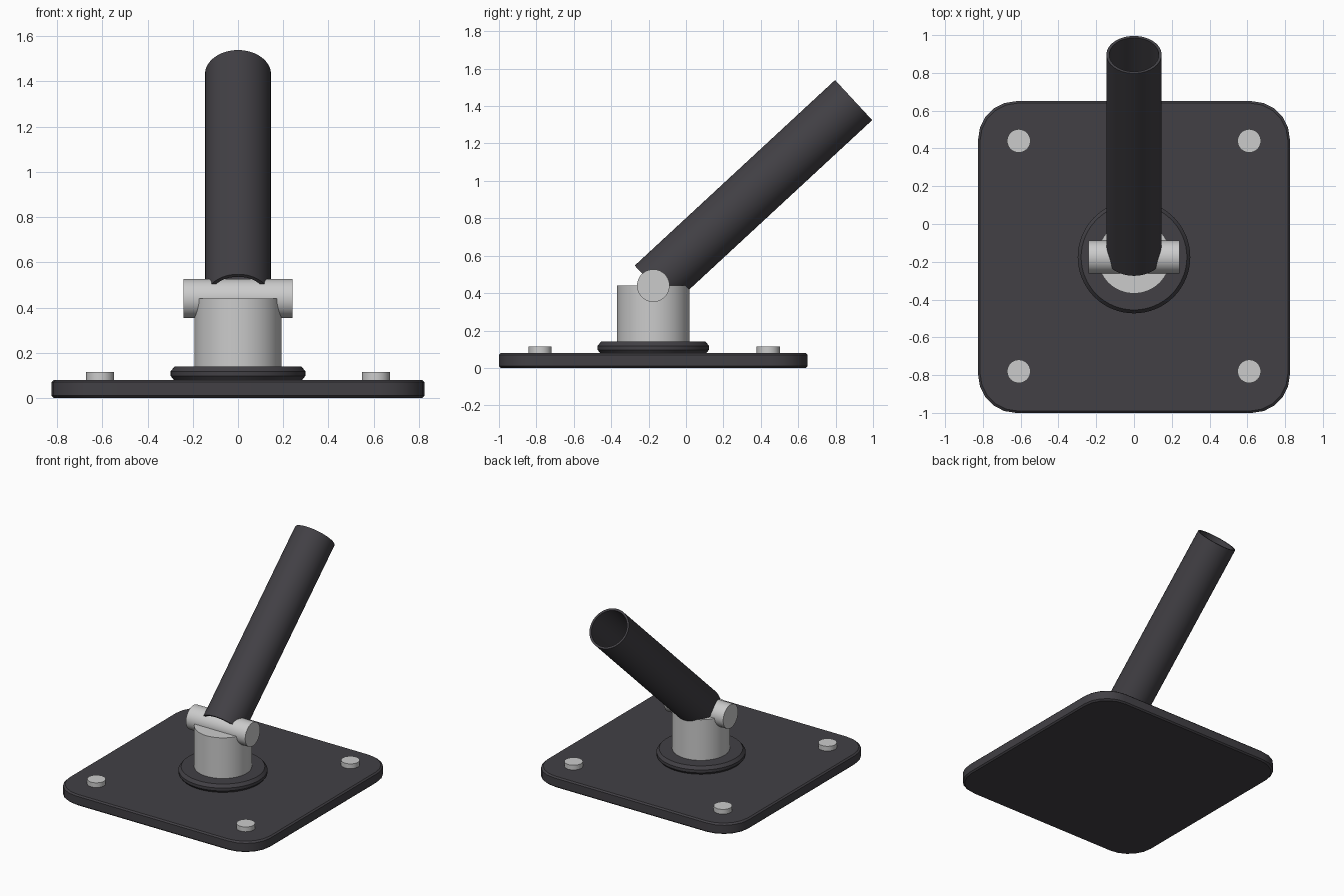
import bpy, bmesh, math
from mathutils import Vector, Matrix

if "Cube" in bpy.data.objects:
    bpy.data.objects.remove(bpy.data.objects["Cube"])

CY = -0.175                      # centre line of plate and post
TILT = math.radians(42.8)        # tube angle above horizontal


def material(name, rgb):
    m = bpy.data.materials.new(name)
    m.diffuse_color = (*rgb, 1)
    m.use_nodes = True
    m.node_tree.nodes["Principled BSDF"].inputs["Base Color"].default_value = m.diffuse_color
    return m


DARK = material("dark_grey", (0.054, 0.051, 0.059))
LIGHT = material("light_grey", (0.60, 0.60, 0.60))


def finish(name, bm, mat, matrix=Matrix()):
    bmesh.ops.recalc_face_normals(bm, faces=bm.faces)
    me = bpy.data.meshes.new(name)
    bm.to_mesh(me)
    bm.free()
    me.materials.append(mat)
    ob = bpy.data.objects.new(name, me)
    bpy.context.collection.objects.link(ob)
    ob.matrix_world = matrix
    me.shade_smooth()
    me.set_sharp_from_angle(angle=math.radians(30))
    return ob


def lathe(name, profile, mat, matrix, closed=False, n=64):
    """Spin an (r, z) profile about local z; open profiles get end caps."""
    bm = bmesh.new()
    rings = [[bm.verts.new((r * math.cos(2 * math.pi * i / n),
                            r * math.sin(2 * math.pi * i / n), z))
              for i in range(n)] for r, z in profile]
    pairs = list(zip(rings, rings[1:]))
    if closed:
        pairs.append((rings[-1], rings[0]))
    else:
        bm.faces.new(rings[0])
        bm.faces.new(rings[-1])
    for a, b in pairs:
        for i in range(n):
            j = (i + 1) % n
            bm.faces.new((a[i], a[j], b[j], b[i]))
    return finish(name, bm, mat, matrix)


# Base plate: rounded square with softened top and bottom edges
def plate_ring(bm, half, z, radius=0.2, seg=5):
    ring = []
    for k, (sx, sy) in enumerate(((1, 1), (-1, 1), (-1, -1), (1, -1))):
        for i in range(seg + 1):
            a = math.pi / 2 * (k + i / seg)
            ring.append(bm.verts.new((sx * (half - radius) + radius * math.cos(a),
                                      sy * (half - radius) + radius * math.sin(a), z)))
    return ring


bm = bmesh.new()
rings = [plate_ring(bm, h, z) for h, z in
         ((0.815, 0), (0.825, 0.01), (0.825, 0.07), (0.815, 0.08))]
bm.faces.new(rings[0])
bm.faces.new(rings[-1])
for a, b in zip(rings, rings[1:]):
    for i in range(len(a)):
        j = (i + 1) % len(a)
        bm.faces.new((a[i], a[j], b[j], b[i]))
finish("base_plate", bm, DARK, Matrix.Translation((0, CY, 0)))

# Four bolt heads
for x in (-0.61, 0.61):
    for y in (-0.61, 0.61):
        lathe("bolt_head", [(0.062, 0.07), (0.062, 0.115)], LIGHT,
              Matrix.Translation((x, CY + 0.005 + y, 0)), n=32)

# Chamfered collar and post
centre = Matrix.Translation((0, CY, 0))
lathe("collar", [(0.28, 0.075), (0.298, 0.097), (0.298, 0.118), (0.28, 0.14)], DARK, centre)
lathe("post", [(0.193, 0.12), (0.193, 0.44)], LIGHT, centre)

# Hinge pin across the post
pivot = Matrix.Translation((0, CY, 0.44))
lathe("hinge_pin", [(0.087, -0.242), (0.087, 0.242)], LIGHT,
      pivot @ Matrix.Rotation(math.pi / 2, 4, 'Y'))

# Hollow tilted tube
lathe("tilted_tube", [(0.146, 0), (0.146, 1.46), (0.131, 1.46), (0.131, 0)], DARK,
      pivot @ Matrix.Rotation(-(math.pi / 2 - TILT), 4, 'X'), closed=True)
